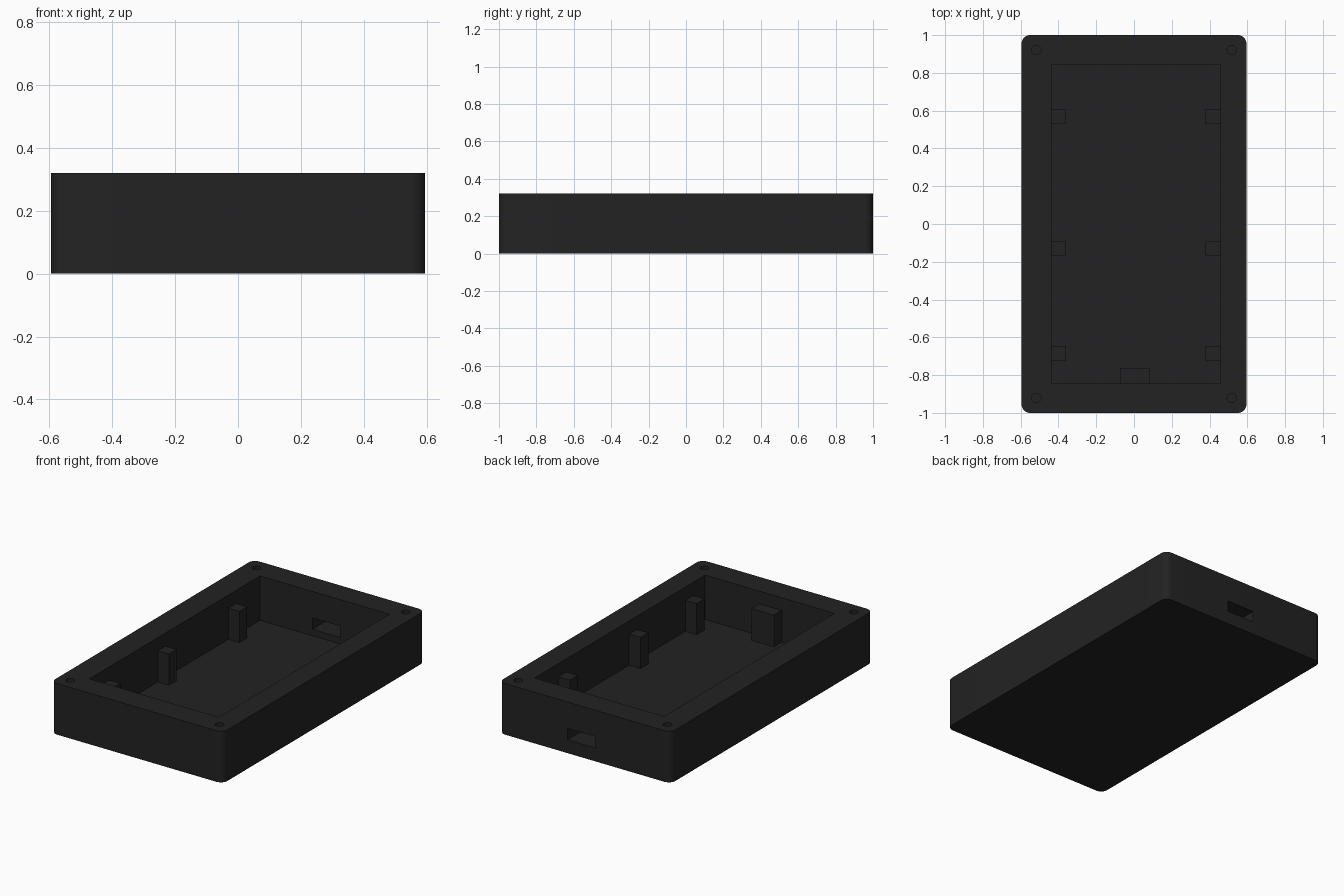
import bpy, bmesh, math

if "Cube" in bpy.data.objects:
    bpy.data.objects.remove(bpy.data.objects["Cube"])

H = 0.32                       # case height
FLOOR = 0.043                  # inner floor level
POST_TOP = 0.238
X0, X1, Y0, Y1 = -0.438, 0.458, -0.843, 0.843   # cavity limits

black = bpy.data.materials.new("matte black plastic")
black.diffuse_color = (0.0165, 0.0165, 0.0165, 1)
black.use_nodes = True
black.node_tree.nodes["Principled BSDF"].inputs["Base Color"].default_value = black.diffuse_color


def finish(name, bm):
    mesh = bpy.data.meshes.new(name)
    bm.normal_update()
    bm.to_mesh(mesh)
    bm.free()
    mesh.materials.append(black)
    ob = bpy.data.objects.new(name, mesh)
    bpy.context.collection.objects.link(ob)
    return ob


def box(name, x0, x1, y0, y1, z0, z1, corner=0):
    bm = bmesh.new()
    bmesh.ops.create_cube(bm, size=1)
    for v in bm.verts:
        v.co = ((x0 + x1) / 2 + v.co.x * (x1 - x0),
                (y0 + y1) / 2 + v.co.y * (y1 - y0),
                (z0 + z1) / 2 + v.co.z * (z1 - z0))
    if corner:
        upright = [e for e in bm.edges
                   if abs(e.verts[0].co.z - e.verts[1].co.z) > 0.01]
        bmesh.ops.bevel(bm, geom=upright, offset=corner, segments=8,
                        profile=0.5, affect='EDGES')
    return finish(name, bm)


def cylinder(name, x, y, z0, z1, r):
    bm = bmesh.new()
    bmesh.ops.create_cone(bm, cap_ends=True, segments=32, radius1=r,
                          radius2=r, depth=z1 - z0)
    bmesh.ops.translate(bm, verts=bm.verts, vec=(x, y, (z0 + z1) / 2))
    return finish(name, bm)


def cut(target, cutter):
    mod = target.modifiers.new("cut", 'BOOLEAN')
    mod.operation = 'DIFFERENCE'
    mod.solver = 'EXACT'
    mod.object = cutter
    bpy.context.view_layer.objects.active = target
    bpy.ops.object.modifier_apply(modifier=mod.name)
    bpy.data.objects.remove(cutter)


# Case body with rounded upright corners
case = box("case_body", -0.595, 0.595, -1, 1, 0, H, corner=0.045)

# Main cavity and cable port through the rear wall
cut(case, box("cavity_cutter", X0, X1, Y0, Y1, FLOOR, H + 0.1))
cut(case, box("port_cutter", -0.075, 0.12, Y1 - 0.05, 1.1, 0.084, 0.155))

# Screw holes in the four corners of the rim
for sx in (-1, 1):
    for sy in (-1, 1):
        cut(case, cylinder("screw_cutter", sx * 0.517, sy * 0.921,
                           0.12, H + 0.1, 0.025))

bpy.ops.object.select_all(action='DESELECT')
case.select_set(True)
bpy.context.view_layer.objects.active = case
bpy.ops.object.shade_smooth_by_angle(angle=math.radians(30))

# Support posts along both long walls
for label, y in (("rear", 0.568), ("middle", -0.13), ("front", -0.685)):
    box("left_post_" + label, X0, X0 + 0.077, y - 0.038, y + 0.038, FLOOR, POST_TOP)
    box("right_post_" + label, X1 - 0.079, X1, y - 0.038, y + 0.038, FLOOR, POST_TOP)

# Wider support block on the front wall
box("front_support_block", -0.073, 0.083, Y0, Y0 + 0.079, FLOOR, POST_TOP + 0.003)
